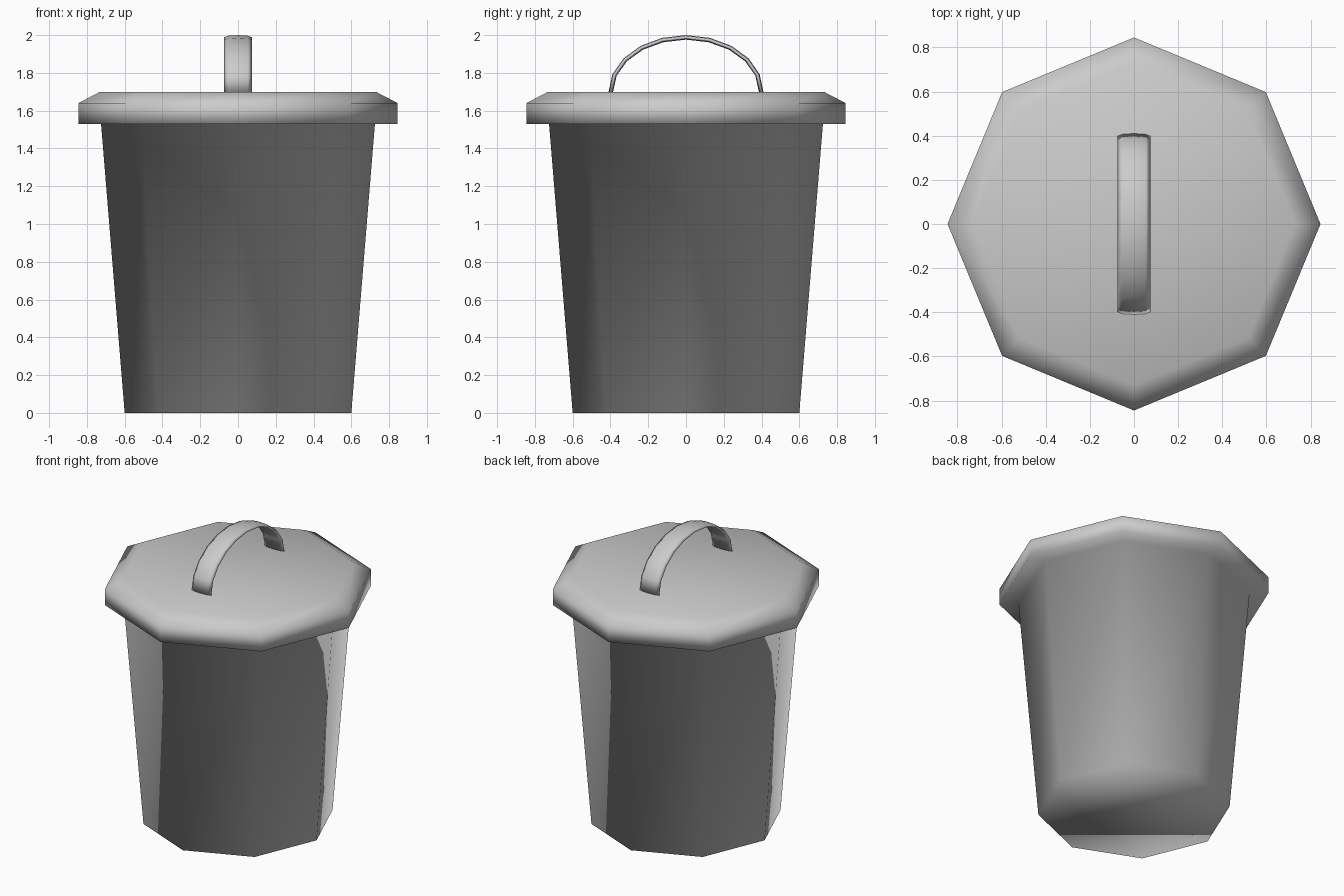
import bpy, bmesh
from math import sin, cos, pi

if "Cube" in bpy.data.objects:
    bpy.data.objects.remove(bpy.data.objects["Cube"])


def finish(name, bm):
    bmesh.ops.recalc_face_normals(bm, faces=bm.faces)
    for f in bm.faces:
        f.smooth = True
    mesh = bpy.data.meshes.new(name)
    bm.to_mesh(mesh)
    bm.free()
    obj = bpy.data.objects.new(name, mesh)
    bpy.context.collection.objects.link(obj)
    return obj


def loft(name, rings):
    """Skin closed rings of points and cap both ends."""
    bm = bmesh.new()
    loops = [[bm.verts.new(p) for p in ring] for ring in rings]
    for a, b in zip(loops, loops[1:]):
        n = len(a)
        for i in range(n):
            j = (i + 1) % n
            bm.faces.new((a[i], a[j], b[j], b[i]))
    bm.faces.new(loops[0][::-1])
    bm.faces.new(loops[-1])
    return finish(name, bm)


# Octagonal tapered bin with overhanging lid: one continuous smooth skin
profile = [(0.60, 0.0), (0.725, 1.53), (0.845, 1.53), (0.845, 1.64), (0.73, 1.70)]
SIDES = 8
loft("bin_with_lid", [
    [(r * cos(2 * pi * i / SIDES), r * sin(2 * pi * i / SIDES), z) for i in range(SIDES)]
    for r, z in profile])

# Arched handle: flattened tube swept along a half ellipse
STEPS, HALF_W, HALF_T = 10, 0.075, 0.012
rings = []
for s in range(STEPS + 1):
    a = pi * s / STEPS
    ring = []
    for k in range(8):
        t = 2 * pi * k / 8
        off = HALF_T * sin(t)
        ring.append((HALF_W * cos(t), (0.398 + off) * cos(a), 1.70 + (0.288 + off) * sin(a)))
    rings.append(ring)
loft("lid_handle", rings)
